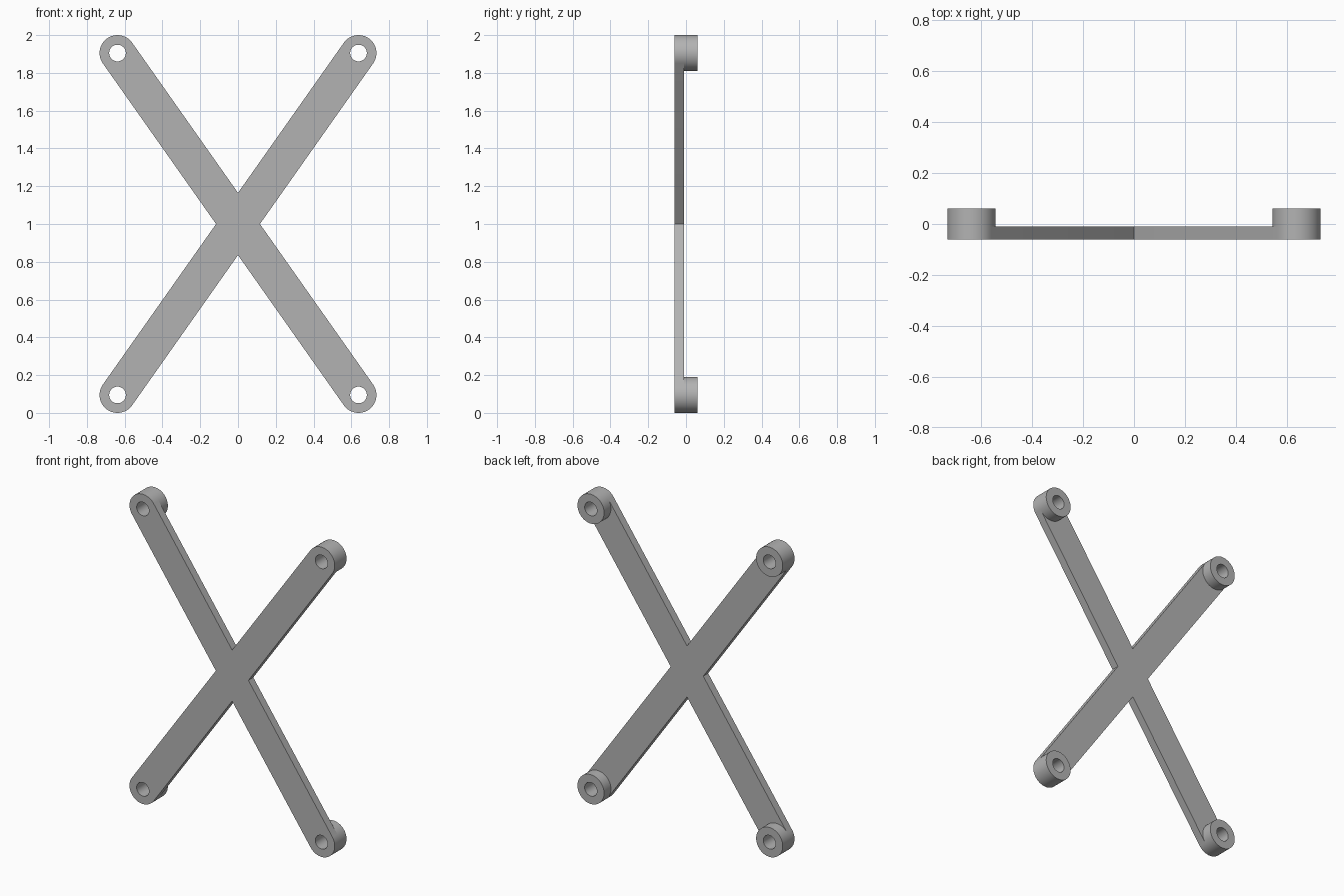
import bpy, bmesh
from math import atan2, cos, sin, pi, hypot, radians
from mathutils import Matrix

cube = bpy.data.objects.get("Cube")
if cube:
    bpy.data.objects.remove(cube)

HOLE_X, HOLE_Z = 0.638, 0.905      # hole centres, measured from the middle
R_OUT, R_HOLE = 0.095, 0.044
FRONT, STEP, BACK = -0.06, -0.01, 0.06
HALF = 24                          # segments per half circle

grey = bpy.data.materials.new("grey")
grey.use_nodes = True
colour = (0.45, 0.45, 0.45, 1)
grey.diffuse_color = colour
grey.node_tree.nodes["Principled BSDF"].inputs["Base Color"].default_value = colour


def arc(cx, cz, r, start, sweep, n):
    return [(cx + r * cos(start + sweep * i / n), cz + r * sin(start + sweep * i / n))
            for i in range(n + 1)]


def circle(cx, cz, r, start):
    return arc(cx, cz, r, start, 2 * pi, 2 * HALF)[:-1]


def slab(name, loops, y0, y1):
    """Extrude closed outlines (inner loops become holes) from y0 to y1."""
    curve = bpy.data.curves.new(name, "CURVE")
    curve.dimensions = "2D"
    curve.fill_mode = "BOTH"
    curve.extrude = (y1 - y0) / 2
    for pts in loops:
        spline = curve.splines.new("POLY")
        spline.points.add(len(pts) - 1)
        for p, (x, z) in zip(spline.points, pts):
            p.co = (x, z, 0, 1)
        spline.use_cyclic_u = True
    ob = bpy.data.objects.new(name, curve)
    bpy.context.collection.objects.link(ob)
    bpy.ops.object.select_all(action="DESELECT")
    ob.select_set(True)
    bpy.context.view_layer.objects.active = ob
    bpy.ops.object.convert(target="MESH")
    ob = bpy.context.object
    # Stand the slab upright and weld the caps to the walls
    ob.data.transform(Matrix.Translation((0, (y0 + y1) / 2, 1)) @ Matrix.Rotation(pi / 2, 4, "X"))
    bm = bmesh.new()
    bm.from_mesh(ob.data)
    bmesh.ops.remove_doubles(bm, verts=bm.verts, dist=0.0001)
    bmesh.ops.recalc_face_normals(bm, faces=bm.faces)
    bm.to_mesh(ob.data)
    bm.free()
    ob.data.materials.clear()
    ob.data.materials.append(grey)
    bpy.ops.object.shade_smooth_by_angle(angle=radians(30))
    return ob


# Cross plate: four rounded arms joined at sharp inner corners
lean = atan2(HOLE_Z, HOLE_X)
length = hypot(HOLE_X, HOLE_Z)
crotch_z, crotch_x = R_OUT * length / HOLE_X, R_OUT * length / HOLE_Z
arms = [(1, 1, lean, (0, crotch_z), "upper_left"),
        (-1, 1, pi - lean, (-crotch_x, 0), "upper_right"),
        (-1, -1, pi + lean, (0, -crotch_z), "lower_right"),
        (1, -1, -lean, (crotch_x, 0), "lower_left")]
outline, holes = [], []
for sx, sz, ang, corner, _ in arms:
    cx, cz = sx * HOLE_X, sz * HOLE_Z
    outline += arc(cx, cz, R_OUT, ang - pi / 2, pi, HALF) + [corner]
    holes.append(circle(cx, cz, R_HOLE, ang - pi / 2))
slab("cross_plate", [outline] + holes, FRONT, STEP)

# Bored spacer bosses behind the arm ends
for (sx, sz, ang, _, label), hole in zip(arms, holes):
    rim = circle(sx * HOLE_X, sz * HOLE_Z, R_OUT, ang - pi / 2)
    slab(label + "_boss", [rim, hole], STEP, BACK)
